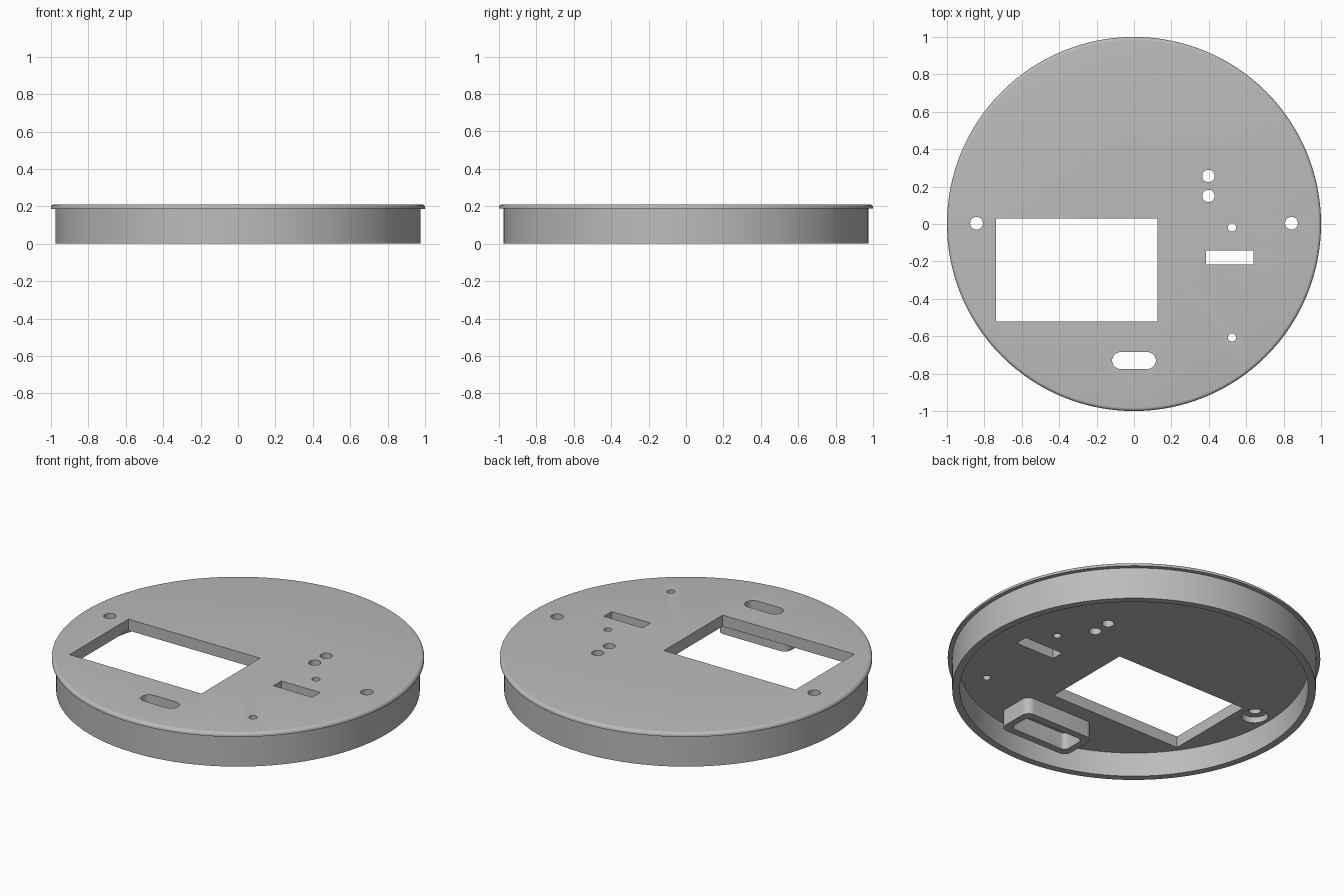
import bpy, bmesh, math

if "Cube" in bpy.data.objects:
    bpy.data.objects.remove(bpy.data.objects["Cube"])

SEG = 128
PLATE_Z, TOP_Z = 0.143, 0.21   # underside and top of the cover plate

grey = bpy.data.materials.new("light grey plastic")
grey.diffuse_color = (0.5, 0.5, 0.5, 1)
grey.use_nodes = True
grey.node_tree.nodes["Principled BSDF"].inputs["Base Color"].default_value = grey.diffuse_color


def finish(bm, name):
    bmesh.ops.remove_doubles(bm, verts=bm.verts, dist=1e-5)
    bmesh.ops.recalc_face_normals(bm, faces=bm.faces)
    mesh = bpy.data.meshes.new(name)
    bm.to_mesh(mesh)
    bm.free()
    mesh.materials.append(grey)
    ob = bpy.data.objects.new(name, mesh)
    bpy.context.collection.objects.link(ob)
    return ob


def lathe(name, profile):
    """Revolve an (r, z) profile that begins and ends on the axis."""
    bm = bmesh.new()
    rings = [[bm.verts.new((r * math.cos(2 * math.pi * i / SEG),
                            r * math.sin(2 * math.pi * i / SEG), z))
              for i in range(SEG)] for r, z in profile]
    for a, b in zip(rings, rings[1:]):
        for i in range(SEG):
            j = (i + 1) % SEG
            bm.faces.new((a[i], a[j], b[j], b[i]))
    bm.faces.new(rings[0])
    bm.faces.new(rings[-1])
    return finish(bm, name)


def prism(name, x, y, hx, hy, r, z0, z1, steps=8):
    """Vertical prism with a rounded rectangle outline (r = 0 is sharp)."""
    bm = bmesh.new()
    pts = []
    for k, (sx, sy) in enumerate([(1, 1), (-1, 1), (-1, -1), (1, -1)]):
        for i in range(steps + 1 if r else 1):
            t = math.pi / 2 * (k + i / steps)
            p = (x + sx * (hx - r) + r * math.cos(t), y + sy * (hy - r) + r * math.sin(t))
            if not pts or math.dist(p, pts[-1]) > 1e-5:
                pts.append(p)
    if math.dist(pts[0], pts[-1]) < 1e-5:
        pts.pop()
    low = [bm.verts.new((*p, z0)) for p in pts]
    high = [bm.verts.new((*p, z1)) for p in pts]
    bm.faces.new(low)
    bm.faces.new(high)
    for i in range(len(pts)):
        j = (i + 1) % len(pts)
        bm.faces.new((low[i], low[j], high[j], high[i]))
    return finish(bm, name)


def boolean(target, other, op):
    mod = target.modifiers.new(other.name, 'BOOLEAN')
    mod.operation, mod.solver, mod.object = op, 'EXACT', other
    bpy.context.view_layer.objects.active = target
    bpy.ops.object.modifier_apply(modifier=mod.name)
    bpy.data.objects.remove(other)


# Round cover: plate, skirt wall and rounded overhanging lip
lip = [(0.982 + 0.018 * math.cos(t), 0.192 + 0.018 * math.sin(t))
       for t in [math.pi / 2 * i / 5 for i in range(6)]]
cover = lathe("round_cover", [(0.3, PLATE_Z), (0.935, PLATE_Z), (0.935, 0), (0.976, 0),
                              (0.976, 0.187), (1.0, 0.187)] + lip + [(0.3, TOP_Z)])

# Collar under the rounded slot
boolean(cover, prism("slot_collar", 0, -0.73, 0.23, 0.115, 0.045, 0.045, 0.18), 'UNION')

# Openings: x, y, half width, half depth, corner radius, bottom, top
openings = [
    ("window", -0.307, -0.246, 0.432, 0.275, 0, -0.1, 0.3),
    ("switch_slot", 0.512, -0.18, 0.127, 0.037, 0, -0.1, 0.3),
    ("rounded_slot", 0, -0.73, 0.117, 0.045, 0.045, -0.1, 0.3),
    ("collar_recess", 0, -0.73, 0.19, 0.072, 0.03, -0.1, PLATE_Z + 0.001),
]
for hx, hy, r in [(0.398, 0.257, 0.033), (0.398, 0.15, 0.033),
                  (0.524, -0.018, 0.022), (0.524, -0.607, 0.022)]:
    openings.append(("round_hole", hx, hy, r, r, r, -0.1, 0.3))
for s in (-1, 1):   # screw holes with counterbores underneath
    openings.append(("screw_hole", s * 0.842, 0.004, 0.034, 0.034, 0.034, -0.1, 0.3))
    openings.append(("counterbore", s * 0.842, 0.004, 0.072, 0.072, 0.072, 0.05, 0.178))
for o in openings:
    boolean(cover, prism(*o), 'DIFFERENCE')

bpy.ops.object.select_all(action='DESELECT')
cover.select_set(True)
bpy.context.view_layer.objects.active = cover
bpy.ops.object.shade_smooth_by_angle(angle=math.radians(30))
